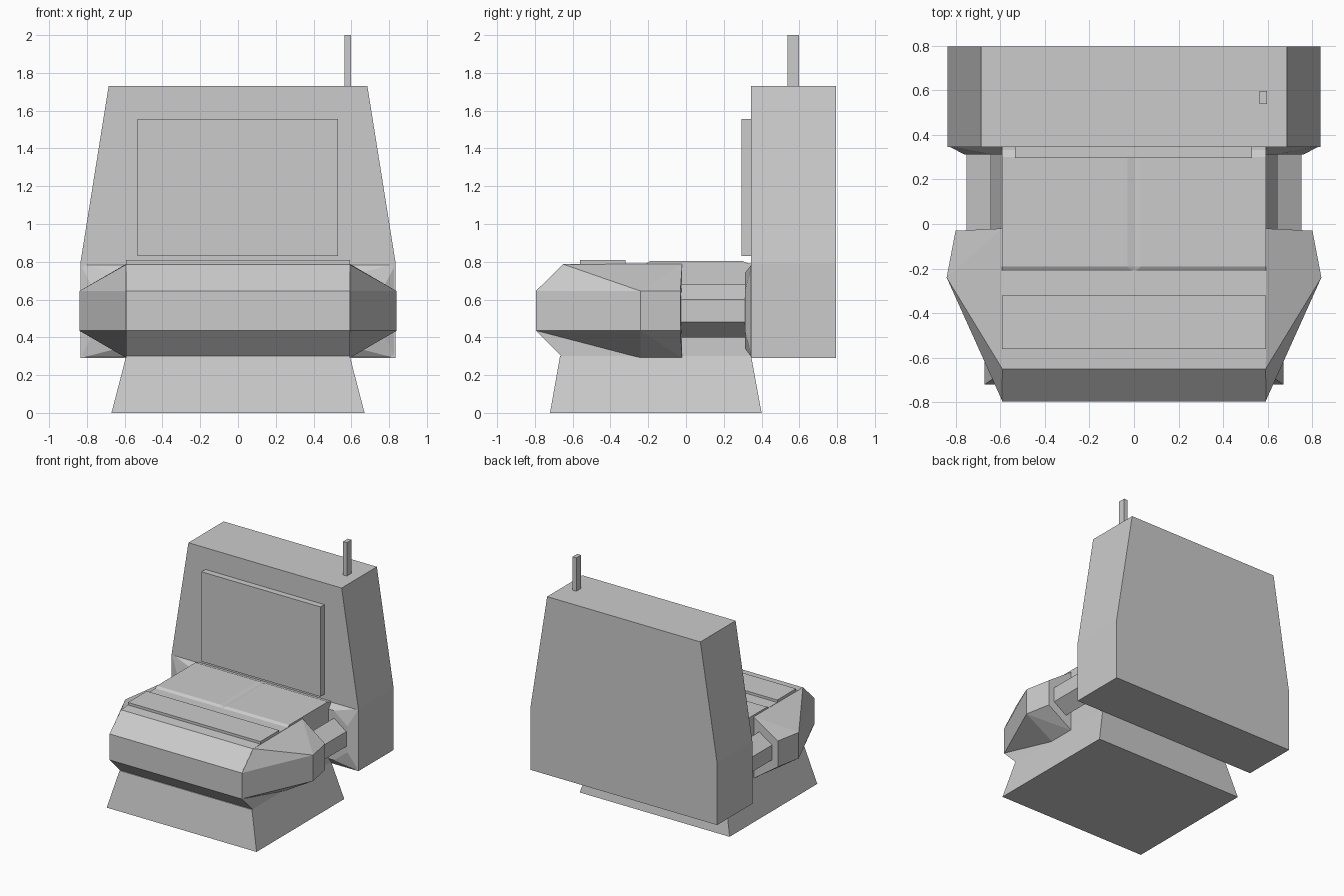
import bpy, bmesh, math

if "Cube" in bpy.data.objects:
    bpy.data.objects.remove(bpy.data.objects["Cube"])


def finish(name, bm, mirror=False):
    bmesh.ops.recalc_face_normals(bm, faces=bm.faces)
    me = bpy.data.meshes.new(name)
    bm.to_mesh(me)
    bm.free()
    ob = bpy.data.objects.new(name, me)
    bpy.context.collection.objects.link(ob)
    if mirror:
        ob.modifiers.new("mirror", 'MIRROR').use_mirror_merge = False
    return ob


def hull(name, pts, mirror=False):
    """Convex solid around a few corner points."""
    bm = bmesh.new()
    vs = [bm.verts.new(p) for p in pts]
    res = bmesh.ops.convex_hull(bm, input=vs)
    junk = [v for v in res["geom_interior"] if isinstance(v, bmesh.types.BMVert)]
    if junk:
        bmesh.ops.delete(bm, geom=junk, context='VERTS')
    bmesh.ops.dissolve_limit(bm, angle_limit=math.radians(1),
                             verts=bm.verts, edges=bm.edges)
    return finish(name, bm, mirror)


def loft(name, rect_a, rect_b, za, zb):
    """Tapered block between two rectangles (x0, x1, y0, y1)."""
    pts = [(x, y, z) for r, z in ((rect_a, za), (rect_b, zb))
           for x in r[:2] for y in r[2:]]
    return hull(name, pts)


def box(name, x0, x1, y0, y1, z0, z1):
    r = (x0, x1, y0, y1)
    return loft(name, r, r, z0, z1)


# pedestal
loft("pedestal", (-0.67, 0.67, -0.72, 0.40), (-0.592, 0.592, -0.667, 0.345), 0, 0.30)

# seat body: side profile spanned across x
side = [(-0.795, 0.435), (-0.795, 0.645), (-0.65, 0.785), (-0.55, 0.79),
        (0.345, 0.79), (0.345, 0.29), (-0.65, 0.29)]
hull("seat_body", [(x, y, z) for x in (-0.592, 0.592) for y, z in side])

# seat cushion halves with a shallow centre crease
cushion = []
for x, top in ((0, 0.795), (0.03, 0.803), (0.592, 0.803)):
    cushion += [(x, -0.22, 0.785), (x, -0.19, top), (x, 0.30, top), (x, 0.345, 0.785)]
hull("seat_cushion", cushion, True)
box("seat_front_strip", -0.592, 0.592, -0.56, -0.32, 0.78, 0.81)

# wedge-shaped side pods
inner = [(-0.795, 0.435), (-0.795, 0.645), (-0.65, 0.787), (-0.02, 0.79),
         (-0.02, 0.29), (-0.24, 0.29)]
pod = [(0.59, y, z) for y, z in inner]
pod += [(x, y, z) for x, y in ((0.84, -0.24), (0.80, -0.03)) for z in (0.435, 0.645)]
hull("side_pod", pod, True)

# connecting arms between pods and backrest
arm = [(0.64, 0.68), (0.75, 0.60), (0.75, 0.48), (0.64, 0.40)]
hull("connecting_arm", [(x, y, z) for y in (-0.04, 0.33) for x, z in arm], True)

# backrest, chamfered shoulder plates, panel and antenna
back = [(0.835, 0.29), (0.835, 0.79), (0.685, 1.73)]
hull("backrest", [(s * x, y, z) for s in (-1, 1) for y in (0.345, 0.795) for x, z in back])
plate = [(x, 0.35, z) for x in (0.58, 0.835) for z in (0.29, 0.79)]
plate += [(x, 0.312, z) for x, z in ((0.58, 0.74), (0.64, 0.74), (0.76, 0.645),
                                     (0.76, 0.435), (0.64, 0.34), (0.58, 0.34))]
hull("shoulder_plate", plate, True)
box("back_panel", -0.533, 0.53, 0.295, 0.35, 0.83, 1.555)
box("antenna", 0.563, 0.597, 0.537, 0.597, 1.72, 2.0)
